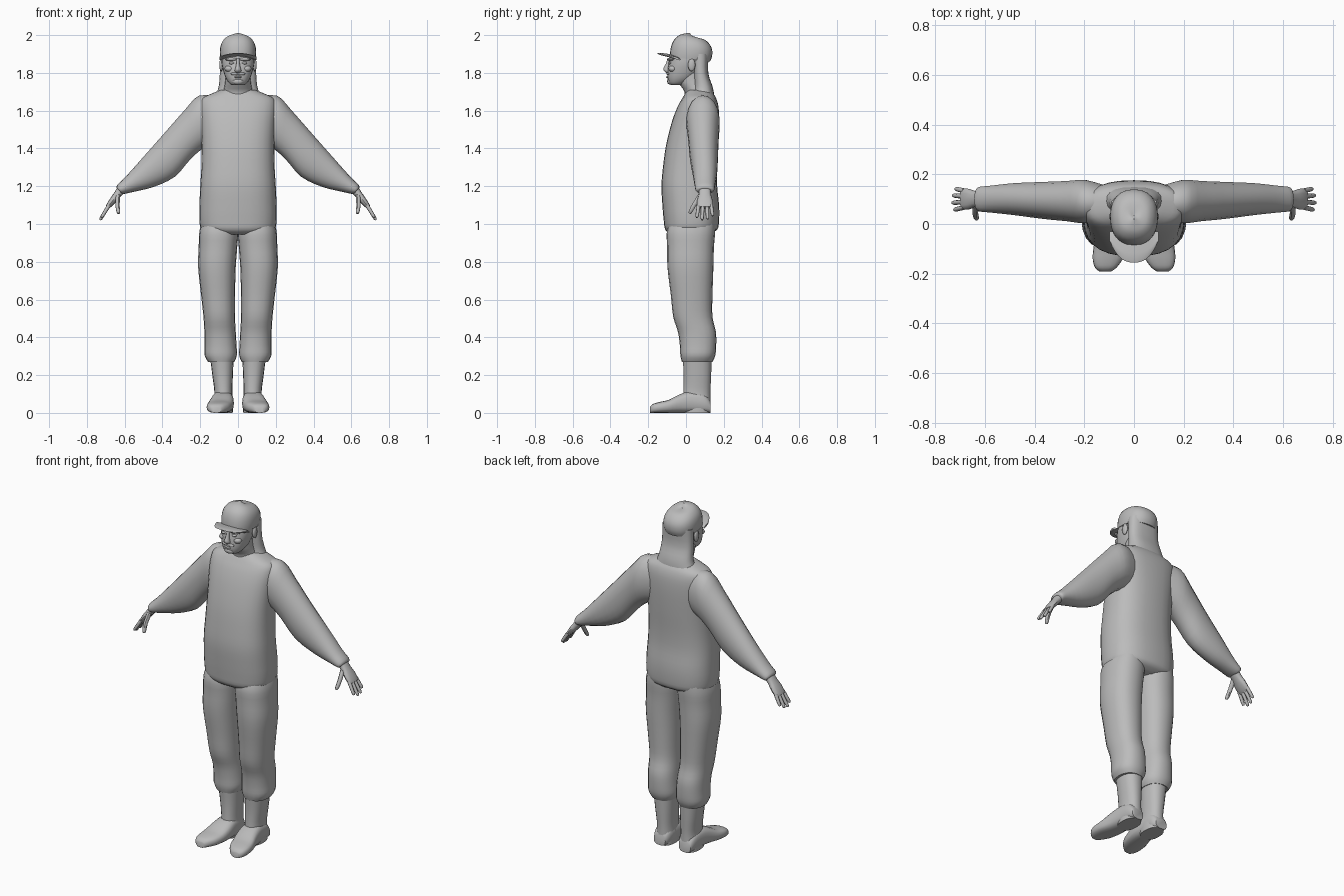
import bpy, bmesh, math
from mathutils import Vector as V

mat = bpy.data.materials.new("plain grey")
mat.diffuse_color = (0.5, 0.5, 0.5, 1)


def finish(name, bm, mirror=False, angle=45):
    bmesh.ops.recalc_face_normals(bm, faces=bm.faces)
    me = bpy.data.meshes.new(name)
    bm.to_mesh(me)
    bm.free()
    me.materials.append(mat)
    ob = bpy.data.objects.new(name, me)
    bpy.context.collection.objects.link(ob)
    bpy.ops.object.select_all(action='DESELECT')
    ob.select_set(True)
    bpy.context.view_layer.objects.active = ob
    bpy.ops.object.shade_smooth_by_angle(angle=math.radians(angle))
    if mirror:
        ob.modifiers.new("mirror", 'MIRROR').use_mirror_merge = False
    return ob


def smooth_rings(rings, sub):
    """Insert spline-interpolated rings between the given ones."""
    out = []
    for i in range(len(rings) - 1):
        q = [rings[max(0, min(len(rings) - 1, i + k))] for k in (-1, 0, 1, 2)]
        for s in range(sub):
            t = s / sub
            out.append([b + ((c - a) * t + (2 * a - 5 * b + 4 * c - d) * t * t
                             + (3 * b - a - 3 * c + d) * t ** 3) * 0.5
                        for a, b, c, d in zip(*q)])
    return out + [rings[-1]]


def loft(bm, rings, n=20, power=2.0, sub=3):
    """Skin rings of (centre, half-axis, half-axis) with rounded sections."""
    loops = []
    for c, u, w in smooth_rings(rings, sub):
        loop = []
        for k in range(n):
            a = 2 * math.pi * k / n
            x, y = math.cos(a), math.sin(a)
            loop.append(bm.verts.new(c + u * math.copysign(abs(x) ** (2 / power), x)
                                     + w * math.copysign(abs(y) ** (2 / power), y)))
        loops.append(loop)
    for a, b in zip(loops, loops[1:]):
        for k in range(n):
            bm.faces.new((a[k], a[(k + 1) % n], b[(k + 1) % n], b[k]))
    bm.faces.new(loops[0])
    bm.faces.new(loops[-1])


def column(rows, tilt=0.0):
    """Rings from rows of z, x min, x max, y front, y back."""
    return [(V(((a + b) / 2, (f + k) / 2, z)), V(((b - a) / 2, 0, 0)),
             V((0, (k - f) / 2, -tilt))) for z, a, b, f, k in rows]


def sym(rows):
    return [(z, -h, h, f, k) for z, h, f, k in rows]


def part(name, rings, n=20, power=2.0, sub=3, mirror=False):
    bm = bmesh.new()
    loft(bm, rings, n, power, sub)
    return finish(name, bm, mirror)


def blob(name, loc, size, mirror=False):
    bm = bmesh.new()
    bmesh.ops.create_uvsphere(bm, u_segments=12, v_segments=8, radius=1)
    for v in bm.verts:
        v.co = V([v.co[i] * size[i] + loc[i] for i in range(3)])
    return finish(name, bm, mirror, 80)


# Jacket body
part("jacket", column(sym([
    (0.945, 0.13, -0.08, 0.12), (0.97, 0.192, -0.11, 0.165), (1.02, 0.204, -0.118, 0.175),
    (1.10, 0.204, -0.125, 0.175), (1.20, 0.2, -0.13, 0.165), (1.30, 0.194, -0.122, 0.165),
    (1.42, 0.192, -0.105, 0.172), (1.54, 0.198, -0.075, 0.176), (1.62, 0.202, -0.045, 0.172),
    (1.665, 0.19, -0.02, 0.16), (1.69, 0.14, -0.005, 0.145), (1.71, 0.09, 0.01, 0.135)])),
    28, 2.5)

# Trouser legs with gathered bottoms
part("trouser_leg", column([
    (1.06, 0.03, 0.17, -0.06, 0.15), (0.97, 0.0, 0.203, -0.10, 0.155),
    (0.88, 0.004, 0.208, -0.10, 0.148), (0.77, 0.012, 0.211, -0.098, 0.145),
    (0.62, 0.016, 0.195, -0.08, 0.14), (0.51, 0.016, 0.183, -0.068, 0.14),
    (0.43, 0.012, 0.178, -0.043, 0.158), (0.36, 0.008, 0.177, -0.033, 0.16),
    (0.305, 0.006, 0.177, -0.03, 0.155), (0.27, 0.02, 0.158, -0.022, 0.14)]),
    20, 2.3, mirror=True)

# Boot shafts and feet
part("boot_shaft", column([
    (0.31, 0.022, 0.15, -0.02, 0.138), (0.2, 0.027, 0.136, -0.013, 0.134),
    (0.11, 0.03, 0.125, -0.015, 0.13), (0.05, 0.026, 0.13, -0.02, 0.13),
    (0.0, 0.028, 0.13, -0.02, 0.13)]), 18, 2.3, mirror=True)
foot = [(0.13, 0.045, 0.12, 0.06), (0.10, 0.03, 0.13, 0.1), (0.03, 0.025, 0.137, 0.115),
        (-0.03, 0.022, 0.147, 0.1), (-0.09, 0.03, 0.162, 0.07), (-0.14, 0.045, 0.166, 0.058),
        (-0.175, 0.07, 0.157, 0.047), (-0.19, 0.09, 0.14, 0.032)]
part("boot_foot", [(V(((a + b) / 2, y, h / 2)), V(((b - a) / 2, 0, 0)), V((0, 0, h / 2)))
                   for y, a, b, h in foot], 18, 2.8, mirror=True)

# Sleeves: upper edge, lower edge, centre and half depth
sleeve = [(0.10, 1.67, 0.13, 1.42, 0.085, 0.07), (0.205, 1.68, 0.185, 1.40, 0.09, 0.088),
          (0.285, 1.6, 0.25, 1.345, 0.092, 0.082), (0.395, 1.475, 0.335, 1.25, 0.095, 0.075),
          (0.51, 1.345, 0.445, 1.197, 0.1, 0.065), (0.595, 1.25, 0.545, 1.172, 0.1, 0.055),
          (0.638, 1.208, 0.6, 1.16, 0.1, 0.05), (0.642, 1.19, 0.613, 1.16, 0.1, 0.042)]
part("sleeve", [(V(((a + c) / 2, y, (b + d) / 2)), V(((a - c) / 2, 0, (b - d) / 2)),
                 V((0, r, 0))) for a, b, c, d, y, r in sleeve], 18, 2.1, mirror=True)

# Hands: palm, four fingers and thumb
bm = bmesh.new()
wrist, along = V((0.615, 0.1, 1.185)), V((0.62, 0, -0.785))
across, thick = V((0, 1, 0)), V((0.785, 0, 0.62))
loft(bm, [(wrist + along * s, across * w, thick * t) for s, w, t in
          [(0, 0.032, 0.024), (0.04, 0.033, 0.02), (0.075, 0.041, 0.018),
           (0.11, 0.042, 0.014), (0.125, 0.036, 0.01)]], 12, 2.4, 2)


def digit(points, r):
    d = (points[-1] - points[0]).normalized()
    u = d.cross(thick).normalized()
    w = d.cross(u)
    loft(bm, [(p, u * r * k, w * r * k) for p, k in zip(points, (1.1, 1, 0.9, 0.5))], 8, 2, 2)


for y, length in ((-0.033, 0.075), (-0.011, 0.09), (0.011, 0.085), (0.033, 0.065)):
    base = wrist + along * 0.11 + across * y
    step = along + across * y * 4 - thick * 0.12
    digit([base + step * length * f for f in (0, 0.5, 0.88, 1)], 0.0095)
digit([V((0.635, 0.075, 1.15)), V((0.638, 0.045, 1.105)), V((0.634, 0.025, 1.068)),
       V((0.632, 0.019, 1.056))], 0.012)
finish("hand", bm, True)

# Neck and long hair at the back
part("neck", column(sym([(1.66, 0.09, -0.01, 0.13), (1.70, 0.078, -0.008, 0.13),
                         (1.75, 0.068, -0.04, 0.11), (1.80, 0.065, -0.05, 0.1)])))
part("hair", column(sym([(1.65, 0.135, 0.03, 0.15), (1.69, 0.115, 0.035, 0.148),
                         (1.73, 0.102, 0.04, 0.14), (1.80, 0.096, 0.038, 0.118),
                         (1.90, 0.093, 0.03, 0.12)])), 20, 2.5)

# Head and face
part("head", column(sym([
    (1.735, 0.028, -0.078, -0.03), (1.745, 0.046, -0.09, 0.0), (1.775, 0.066, -0.098, 0.05),
    (1.82, 0.08, -0.097, 0.085), (1.86, 0.087, -0.09, 0.1), (1.92, 0.087, -0.08, 0.11)])),
    24, 2.3)
part("nose", column(sym([(1.80, 0.012, -0.105, -0.08), (1.812, 0.018, -0.119, -0.08),
                         (1.825, 0.014, -0.12, -0.08), (1.85, 0.009, -0.107, -0.08),
                         (1.88, 0.009, -0.098, -0.08)])), 10, 2, 2)
blob("brow", (0.035, -0.078, 1.872), (0.034, 0.02, 0.009), True)
blob("eye", (0.034, -0.084, 1.852), (0.015, 0.01, 0.007), True)
blob("cheek", (0.045, -0.07, 1.822), (0.026, 0.022, 0.018), True)
blob("moustache", (0.017, -0.093, 1.795), (0.022, 0.011, 0.008), True)
blob("lower_lip", (0, -0.095, 1.778), (0.02, 0.01, 0.006))
blob("chin_beard", (0, -0.082, 1.755), (0.032, 0.018, 0.018))
blob("ear", (0.089, 0.03, 1.842), (0.01, 0.02, 0.034), True)

# Cap crown, tilted down at the back
part("cap_crown", column(sym([
    (1.872, 0.093, -0.085, 0.127), (1.90, 0.096, -0.084, 0.138), (1.935, 0.094, -0.077, 0.138),
    (1.965, 0.083, -0.062, 0.124), (1.988, 0.06, -0.035, 0.098), (1.997, 0.03, -0.005, 0.065),
    (2.0, 0.006, 0.02, 0.035)]), 0.012), 24, 2.3)

# Curved brim
brim = []
for i in range(-8, 9):
    t = i / 8
    front, back = -0.155 + 0.085 * abs(t) ** 2.6, -0.03
    brim.append((V((0.098 * t, (front + back) / 2, 1.895 - 0.018 * t * t)),
                 V((0, (front - back) / 2, 0.008)), V((0, 0, 0.006))))
part("cap_brim", brim, 10, 2.4, 1)
